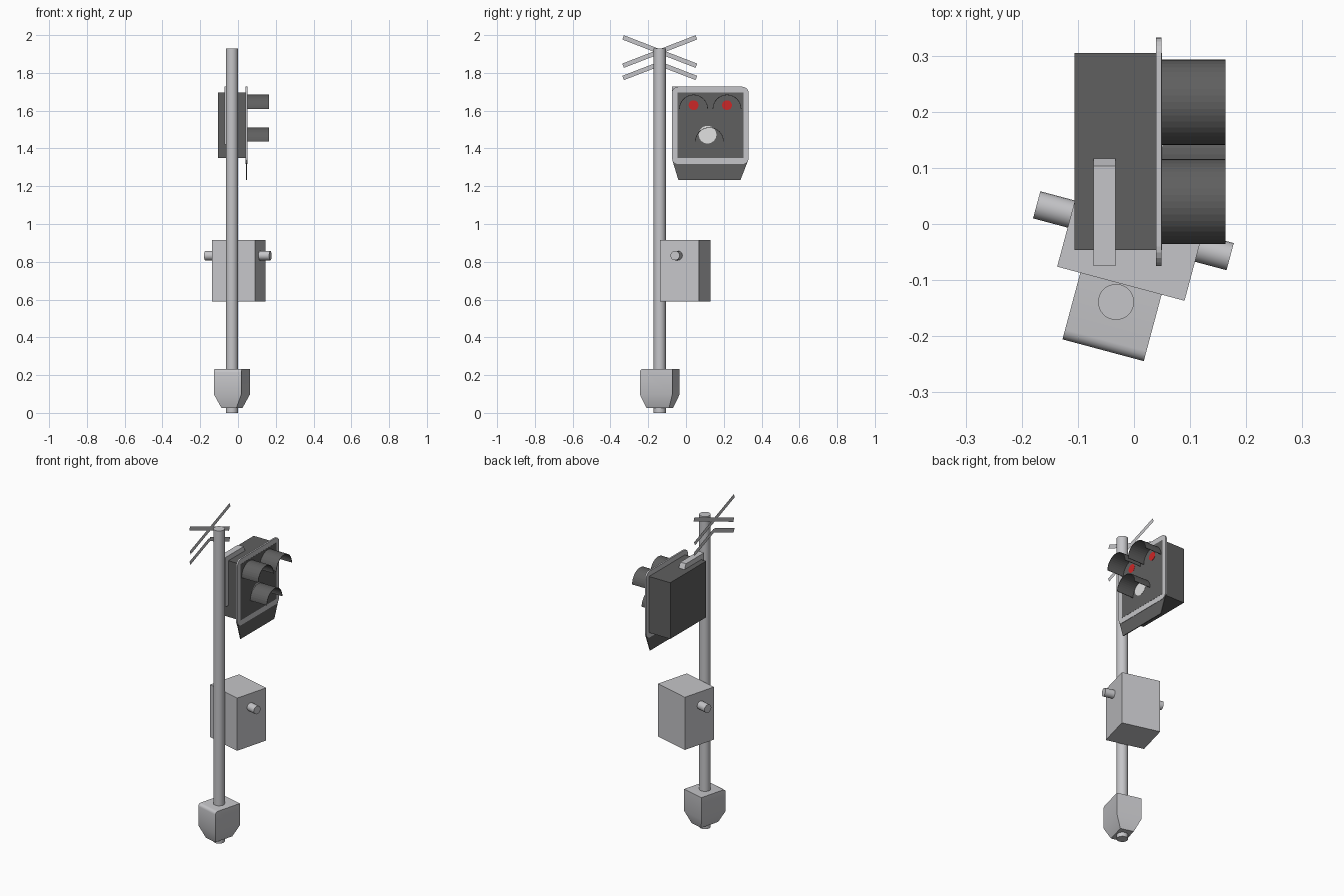
import bpy, bmesh, math
from mathutils import Matrix, Vector

if "Cube" in bpy.data.objects:
    bpy.data.objects.remove(bpy.data.objects["Cube"])


def mat(name, r, g, b):
    m = bpy.data.materials.new(name)
    m.diffuse_color = (r, g, b, 1)
    m.use_nodes = True
    m.node_tree.nodes["Principled BSDF"].inputs["Base Color"].default_value = m.diffuse_color
    return m


LIGHT = mat("light_grey", 0.56, 0.56, 0.58)
DARK = mat("dark_grey", 0.115, 0.115, 0.115)
RED = mat("lamp_red", 0.6, 0.02, 0.02)
WHITE = mat("lamp_white", 0.75, 0.75, 0.75)
TURN = math.radians(-15)


def finish(bm, name, m, smooth=False):
    bmesh.ops.recalc_face_normals(bm, faces=bm.faces)
    me = bpy.data.meshes.new(name)
    bm.to_mesh(me)
    bm.free()
    ob = bpy.data.objects.new(name, me)
    bpy.context.collection.objects.link(ob)
    me.materials.append(m)
    if smooth:
        bpy.ops.object.select_all(action='DESELECT')
        ob.select_set(True)
        bpy.context.view_layer.objects.active = ob
        bpy.ops.object.shade_smooth_by_angle(angle=math.radians(35))
    return ob


def box(name, lo, hi, m):
    bm = bmesh.new()
    c = [(a + b) / 2 for a, b in zip(lo, hi)]
    s = [b - a for a, b in zip(lo, hi)]
    bmesh.ops.create_cube(bm, size=1, matrix=Matrix.Translation(c) @ Matrix.Diagonal((*s, 1)))
    return finish(bm, name, m)


def cylinder(name, centre, r, length, m, rot=Matrix(), sides=32):
    bm = bmesh.new()
    bmesh.ops.create_cone(bm, cap_ends=True, segments=sides, radius1=r, radius2=r,
                          depth=length, matrix=Matrix.Translation(centre) @ rot)
    return finish(bm, name, m, True)


def plate(name, outline, x0, x1, m):
    """Outline of (y, z) points extruded along x; flat sheet when x0 == x1."""
    bm = bmesh.new()
    f = bm.faces.new([bm.verts.new((x0, y, z)) for y, z in outline])
    if x1 != x0:
        g = bmesh.ops.extrude_face_region(bm, geom=[f])
        vs = [v for v in g['geom'] if isinstance(v, bmesh.types.BMVert)]
        bmesh.ops.translate(bm, verts=vs, vec=(x1 - x0, 0, 0))
    return finish(bm, name, m)


def round_rect(y0, y1, z0, z1, r, n=5):
    pts = []
    for cy, cz, a in ((y1 - r, z1 - r, 0), (y0 + r, z1 - r, 90),
                      (y0 + r, z0 + r, 180), (y1 - r, z0 + r, 270)):
        for i in range(n + 1):
            t = math.radians(a + 90 * i / n)
            pts.append((cy + r * math.cos(t), cz + r * math.sin(t)))
    return pts


# Pole
PX, PY = -0.032, -0.139
cylinder("pole", (PX, PY, 0.965), 0.032, 1.93, LIGHT)

# Footing: tapered block turned with the cabinet, rounded front top edge
bm = bmesh.new()
rings = []
for hw, hd, z in ((0.041, 0.062, 0.026), (0.075, 0.089, 0.098), (0.075, 0.089, 0.233)):
    rings.append([bm.verts.new((sx * hw, sy * hd, z))
                  for sx, sy in ((-1, -1), (1, -1), (1, 1), (-1, 1))])
for a, b in zip(rings, rings[1:]):
    for i in range(4):
        bm.faces.new((a[i], a[(i + 1) % 4], b[(i + 1) % 4], b[i]))
bm.faces.new(rings[0])
bm.faces.new(rings[-1])
edge = bm.edges.get((rings[-1][0], rings[-1][1]))
bmesh.ops.bevel(bm, geom=[edge], offset=0.018, segments=4, profile=0.5, affect='EDGES')
bm.transform(Matrix.Translation((PX, PY, 0)) @ Matrix.Rotation(TURN, 4, 'Z'))
finish(bm, "footing", LIGHT, True)

# Equipment cabinet and its side knobs (one shaft through the box)
bm = bmesh.new()
bmesh.ops.create_cube(bm, size=1, matrix=Matrix.Translation((0.004, -0.004, 0.7525))
                      @ Matrix.Rotation(TURN, 4, 'Z') @ Matrix.Diagonal((0.235, 0.212, 0.325, 1)))
finish(bm, "cabinet", LIGHT)
cylinder("cabinet_knobs", (-0.001, -0.012, 0.833), 0.025, 0.357, LIGHT,
         Matrix.Rotation(TURN, 4, 'Z') @ Matrix.Rotation(math.pi / 2, 4, 'Y'), 20)

# Signal head: dark housing poking through a light backing plate
box("signal_housing", (-0.106, -0.046, 1.349), (0.0498, 0.305, 1.696), DARK)
plate("backing_plate", round_rect(-0.075, 0.332, 1.317, 1.727, 0.035), 0.039, 0.049, LIGHT)
plate("lower_flap", [(-0.073, 1.34), (0.33, 1.34), (0.288, 1.232), (-0.04, 1.232)],
      0.042, 0.047, DARK)

# Angle bracket over the top and front side of the housing
plate("bracket", [(-0.075, 1.42), (-0.044, 1.42), (-0.044, 1.694), (0.118, 1.694),
                  (0.103, 1.727), (-0.075, 1.727)], -0.072, -0.033, LIGHT)

# Lamps and half-round hoods
for name, y, z, r, m in (("left", 0.040, 1.609, 0.026, RED),
                         ("right", 0.217, 1.609, 0.026, RED),
                         ("lower", 0.124, 1.436, 0.047, WHITE)):
    lens_y, lens_z = (0.114, 1.473) if m is WHITE else (y, z + 0.02)
    cylinder(name + "_lamp", (0.0495, lens_y, lens_z), r, 0.003, m,
             Matrix.Rotation(math.pi / 2, 4, 'Y'), 24)
    arc = []
    for rad, order in ((0.076, range(21)), (0.073, range(20, -1, -1))):
        arc += [(y + rad * math.cos(math.pi * i / 20), z + rad * math.sin(math.pi * i / 20))
                for i in order]
    plate(name + "_hood", arc, 0.045, 0.163, DARK)

# Crossed sign boards and the chevron beneath: thin flat sheets
def board(name, a, b, x):
    a, b = Vector(a), Vector(b)
    d = (b - a).normalized()
    n = Vector((-d.y, d.x)) * 0.012
    plate(name, [tuple(p) for p in (a - n, b - n, b + n, a + n)], x, x, LIGHT)


for side, tag in ((-1, "a"), (1, "b")):
    board("cross_board_" + tag, (PY + side * 0.194, 1.988), (PY - side * 0.194, 1.838),
          -0.095 + side * 0.002)
    board("chevron_board_" + tag, (PY + side * 0.194, 1.773), (PY, 1.848), -0.095)
